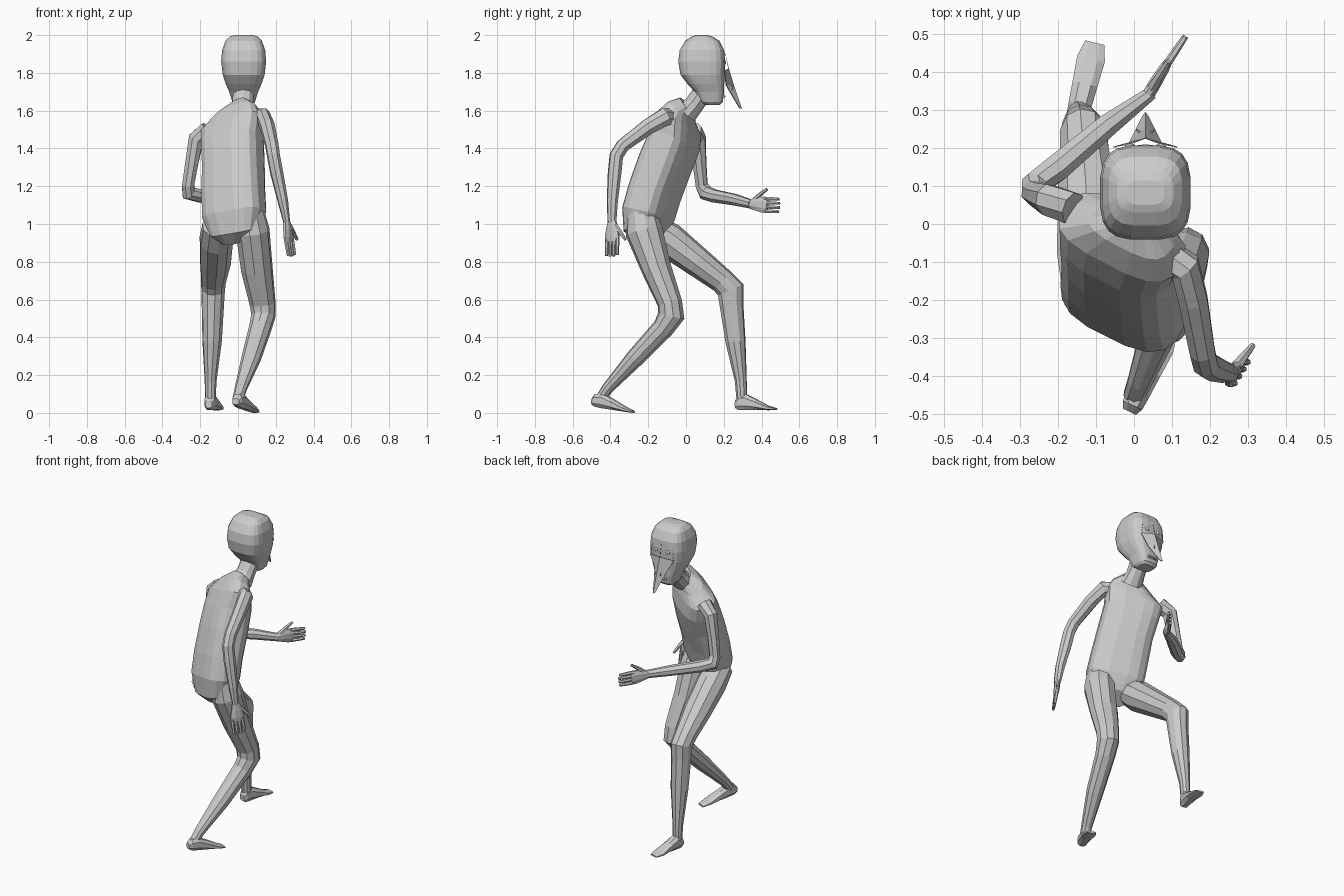
import bpy, bmesh, math
from mathutils import Vector as V


def finish(name, bm):
    bmesh.ops.recalc_face_normals(bm, faces=bm.faces)
    me = bpy.data.meshes.new(name)
    bm.to_mesh(me)
    bm.free()
    ob = bpy.data.objects.new(name, me)
    bpy.context.collection.objects.link(ob)
    return ob


def tube(name, rings, side, n=8, e=2.0, side_end=None, axis=None, skew=False):
    """Loft through rings (x, y, z, half width along side, half depth)."""
    bm, loops = bmesh.new(), []
    P = [V(r[:3]) for r in rings]
    for i, r in enumerate(rings):
        t = V(axis) if axis else V((0, 0, 0))
        if not axis:
            if i > 0:
                t += (P[i] - P[i - 1]).normalized()
            if i < len(P) - 1:
                t += (P[i + 1] - P[i]).normalized()
        t.normalize()
        s = V(side).lerp(V(side_end or side), i / (len(P) - 1))
        if not skew:
            s -= t * s.dot(t)
        s.normalize()
        u = t.cross(s).normalized()
        loop = []
        for k in range(n):
            a = 2 * math.pi * (k + 0.5) / n
            c, d = math.cos(a), math.sin(a)
            c = math.copysign(abs(c) ** (2 / e), c)
            d = math.copysign(abs(d) ** (2 / e), d)
            loop.append(bm.verts.new(P[i] + s * r[3] * c + u * r[4] * d))
        loops.append(loop)
    for A, B in zip(loops, loops[1:]):
        for k in range(n):
            bm.faces.new((A[k], A[(k + 1) % n], B[(k + 1) % n], B[k]))
    bm.faces.new(loops[0])
    bm.faces.new(loops[-1])
    return finish(name, bm)


# Torso, twisted and leaning forward, right shoulder raised
tube("torso", [
    (-0.02, -0.19, 0.915, .06, .06), (-0.015, -0.215, 0.96, .135, .095),
    (-0.02, -0.20, 1.05, .172, .113), (-0.025, -0.165, 1.17, .17, .115),
    (-0.025, -0.11, 1.32, .165, .118), (-0.03, -0.06, 1.44, .168, .112),
    (-0.03, -0.035, 1.53, .18, .088), (-0.005, -0.02, 1.59, .12, .065),
    (0.02, 0.005, 1.625, .055, .05)],
    (.9, -.44, .12), n=16, e=3.0, side_end=(.83, -.44, .36), skew=True)

# Neck
tube("neck", [(0.02, 0, 1.585, .07, .06), (0.025, 0.045, 1.635, .058, .052),
              (0.03, 0.09, 1.70, .058, .052)], (1, 0, 0), n=10)

# Head from (z, half width, back y, front y)
profile = [(1.63, .045, .105, .18), (1.645, .06, .075, .195), (1.70, .077, .045, .203),
           (1.74, .095, .008, .203), (1.79, .112, -.03, .206), (1.86, .12, -.042, .208),
           (1.92, .115, -.034, .203), (1.97, .097, -.005, .178), (1.992, .075, .03, .14),
           (2.0, .05, .05, .115)]
tube("head", [(0.03, (b + f) / 2, z, w, (f - b) / 2) for z, w, b, f in profile],
     (1, 0, 0), n=20, e=3.3, axis=(0, 0, 1))

# Beaked mask: ridge and cheek edge mirrored, with open eye holes
ridge = [(0, .209, 1.90), (0, .226, 1.82), (0, .254, 1.725), (0, .293, 1.612)]
cheek = [(.065, .198, 1.895), (.085, .203, 1.81), (.042, .212, 1.735), (.006, .283, 1.614)]
bm = bmesh.new()
mid = [bm.verts.new(V(p) + V((.03, 0, 0))) for p in ridge]
eyes = []
for sx in (-1, 1):
    edge = [bm.verts.new((.03 + sx * x, y, z)) for x, y, z in cheek]
    for i in range(3):
        f = bm.faces.new((mid[i], mid[i + 1], edge[i + 1], edge[i]))
        if i == 0:
            eyes.append(f)
bmesh.ops.inset_individual(bm, faces=eyes, thickness=.018)
bmesh.ops.delete(bm, geom=eyes, context='FACES')
mask = finish("beak_mask", bm)
mod = mask.modifiers.new("thickness", 'SOLIDIFY')
mod.thickness = .006
mod.offset = 0

# Eyes, nostrils
for sx, tag in ((-1, "left"), (1, "right")):
    bpy.ops.mesh.primitive_uv_sphere_add(segments=10, ring_count=6, radius=.018,
                                         location=(.03 + sx * .04, .195, 1.855))
    bpy.context.object.name = tag + "_eye"
    bpy.ops.mesh.primitive_torus_add(major_segments=8, minor_segments=4, major_radius=.008,
                                     minor_radius=.003, location=(.03 + sx * .016, .243, 1.72),
                                     rotation=(math.pi / 2, 0, sx * .7))
    bpy.context.object.name = tag + "_nostril"
# Lips
tube("lips", [(x + .03, .203 - 4 * x * x, 1.675, .007, .007) for x in (-.03, 0, .03)],
     (0, 0, 1), n=6)

# Arms: shoulder, upper arm, elbow, forearm, wrist
tube("left_arm", [
    (-0.16, 0.04, 1.50, .045, .045), (-0.222, 0.062, 1.45, .047, .042),
    (-0.245, 0.072, 1.32, .039, .036), (-0.264, 0.083, 1.205, .035, .034),
    (-0.262, 0.103, 1.165, .036, .043), (-0.20, 0.15, 1.148, .038, .036),
    (-0.07, 0.26, 1.128, .032, .032), (0.045, 0.345, 1.105, .019, .025)],
    (.66, -.75, 0))
tube("right_arm", [
    (0.07, -0.08, 1.565, .05, .045), (0.135, -0.115, 1.565, .045, .05),
    (0.156, -0.20, 1.515, .041, .045), (0.18, -0.335, 1.415, .036, .038),
    (0.188, -0.369, 1.36, .035, .038), (0.205, -0.378, 1.27, .035, .037),
    (0.238, -0.39, 1.12, .028, .03), (0.258, -0.392, 1.01, .018, .024)],
    (.95, .2, .1))


# Hands: flat palm, four fingers, thumb
def hand(tag, wrist, direction, side):
    w, d, s = V(wrist), V(direction).normalized(), V(side)
    s = (s - d * s.dot(d)).normalized()
    nrm = d.cross(s)

    def at(a, b, c=0):
        return tuple(w + d * a + s * b + nrm * c)
    tube(tag + "_palm", [at(-.01, 0) + (.025, .018), at(.03, .003) + (.038, .018),
                         at(.075, 0) + (.046, .015), at(.1, -.002) + (.042, .011)], s)
    for i, ln in enumerate((.08, .085, .085, .08)):
        b = .033 - .022 * i
        tube(f"{tag}_finger_{i + 1}", [
            at(.085, b) + (.011, .011), at(.085 + ln * .55, b, .002) + (.010, .010),
            at(.093 + ln, b, .004) + (.008, .008)], s, n=6)
    tube(tag + "_thumb", [at(.015, .02) + (.016, .014), at(.05, .05) + (.012, .012),
                          at(.095, .083) + (.008, .008)], nrm, n=6)


hand("left_hand", (0.04, 0.345, 1.105), (.082, .135, -.006), (0, 0, 1))
hand("right_hand", (0.258, -0.392, 1.005), (.022, .002, -.17), (.5, .8, 0))

# Legs: hip, thigh, knee, shin, ankle
tube("left_leg", [
    (-0.105, -0.19, 0.99, .085, .075), (-0.115, -0.09, 0.915, .09, .094),
    (-0.12, 0.06, 0.80, .084, .08), (-0.13, 0.19, 0.70, .067, .068),
    (-0.132, 0.237, 0.652, .063, .074), (-0.133, 0.24, 0.58, .06, .064),
    (-0.137, 0.262, 0.38, .052, .054), (-0.145, 0.29, 0.17, .032, .032),
    (-0.146, 0.296, 0.07, .028, .029)], (1, .15, 0), n=10)
tube("right_leg", [
    (0.06, -0.235, 1.06, .08, .082), (0.078, -0.222, 0.96, .09, .1),
    (0.10, -0.155, 0.76, .085, .08), (0.13, -0.085, 0.58, .07, .066),
    (0.134, -0.078, 0.515, .065, .072), (0.118, -0.12, 0.45, .06, .058),
    (0.07, -0.27, 0.29, .052, .049), (0.015, -0.415, 0.13, .033, .031),
    (0.0, -0.452, 0.075, .029, .028)], (1, -.15, 0), n=10)


# Feet: heel to toe, rings of (fraction, centre z, half width, half height)
def foot(name, heel, toe, rings):
    h, t = V(heel), V(toe)
    d = t - h
    pts = [tuple(h + d * f + V((0, 0, z))) + (w, k) for f, z, w, k in rings]
    tube(name, pts, (d.y, -d.x, 0), e=2.4, axis=d)


foot("left_foot", (-0.155, 0.262, 0), (-0.103, 0.478, 0), [
    (0, .045, .02, .02), (.08, .055, .03, .042), (.25, .058, .033, .046),
    (.5, .045, .036, .03), (.8, .026, .04, .013), (1, .02, .028, .005)])
foot("right_foot", (-0.012, -0.495, 0), (0.09, -0.28, 0), [
    (0, .06, .02, .018), (.08, .066, .03, .036), (.25, .064, .033, .042),
    (.5, .045, .036, .03), (.8, .02, .04, .014), (1, .006, .028, .006)])
